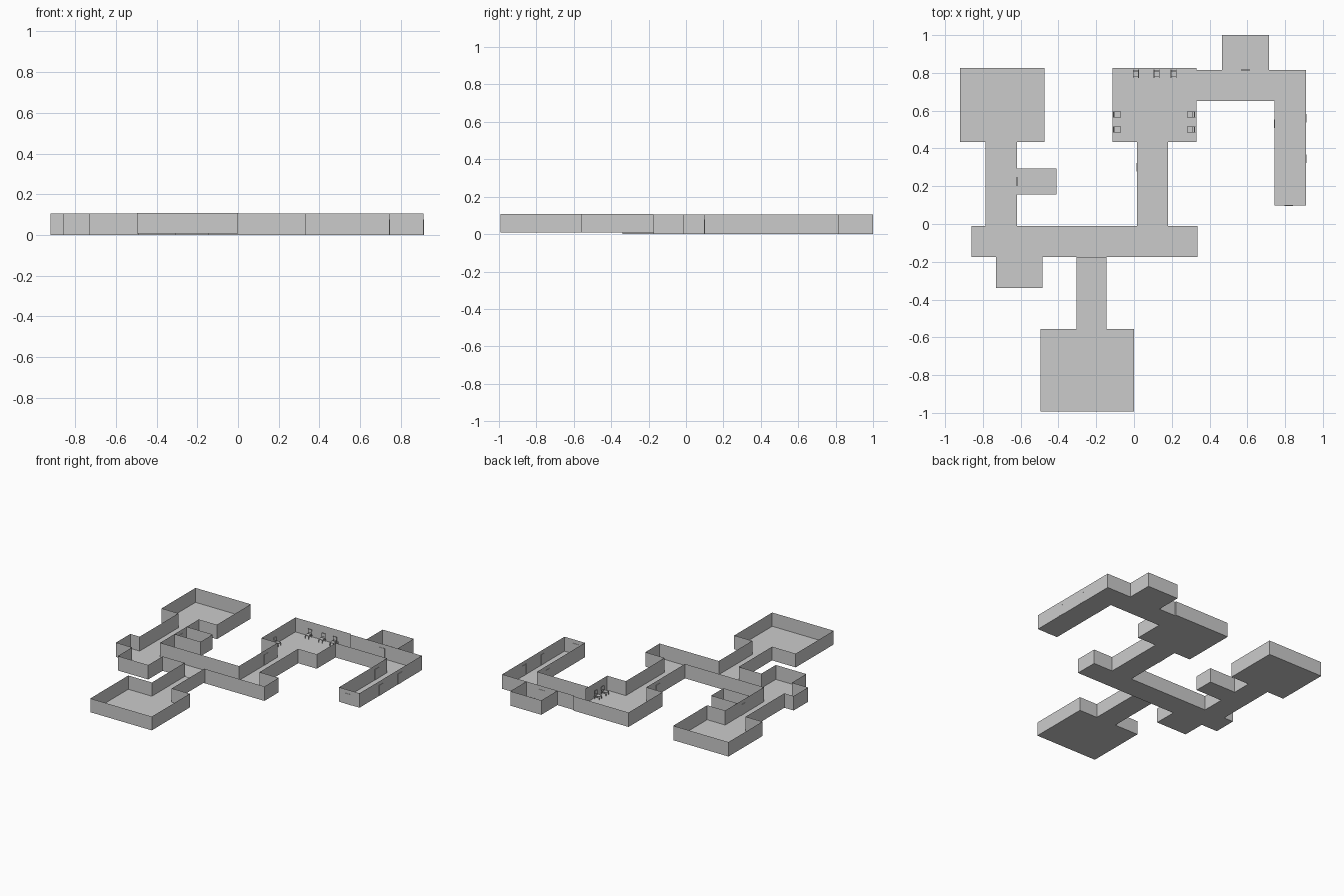
import bpy, bmesh, math
from mathutils import Matrix, Vector

if "Cube" in bpy.data.objects:
    bpy.data.objects.remove(bpy.data.objects["Cube"])


def finish(bm, name):
    me = bpy.data.meshes.new(name)
    bm.to_mesh(me)
    bm.free()
    ob = bpy.data.objects.new(name, me)
    bpy.context.collection.objects.link(ob)
    return ob


def quad(bm, *pts):
    bm.faces.new([bm.verts.new(p) for p in pts])


def box(bm, c, s):
    bmesh.ops.create_cube(bm, size=1, matrix=Matrix.Translation(c) @ Matrix.Diagonal((*s, 1)))


def room(name, x0, x1, y0, y1, gaps=(), z0=0.0, h=0.105):
    """Floor plus thin sheet walls; gaps are (side, start, end) spans left open."""
    bm = bmesh.new()
    quad(bm, (x0, y0, z0), (x1, y0, z0), (x1, y1, z0), (x0, y1, z0))
    sides = {'S': (x0, x1, lambda t: (t, y0)), 'N': (x0, x1, lambda t: (t, y1)),
             'W': (y0, y1, lambda t: (x0, t)), 'E': (y0, y1, lambda t: (x1, t))}
    for side, (a, b, at) in sides.items():
        cuts = [a]
        for g in sorted(g for g in gaps if g[0] == side):
            cuts += [g[1], g[2]]
        cuts.append(b)
        for s, e in zip(cuts[::2], cuts[1::2]):
            if e - s > 0.001:
                p, q = at(s), at(e)
                quad(bm, (*p, z0), (*q, z0), (*q, z0 + h), (*p, z0 + h))
    finish(bm, name)


# rooms and corridors
room("west_room", -.92, -.475, .435, .825, [('S', -.785, -.62)])
room("west_corridor", -.785, -.62, -.01, .435, [('N', -.785, -.62), ('S', -.785, -.62)])
room("west_side_room", -.62, -.41, .155, .295, [('W', .155, .295)])
room("main_corridor", -.86, .335, -.175, -.01,
     [('N', -.785, -.62), ('N', .015, .18), ('S', -.73, -.485), ('S', -.305, -.145)])
room("south_side_room", -.73, -.485, -.34, -.175, [('N', -.73, -.485)])
room("south_corridor", -.305, -.145, -.555, -.175,
     [('N', -.305, -.145), ('S', -.305, -.145)], .008, .1)
room("south_room", -.495, 0, -.992, -.555, [('N', -.305, -.145)], .008, .1)
room("north_corridor", .015, .18, -.01, .435, [('N', .015, .18), ('S', .015, .18)])
room("seating_room", -.115, .33, .435, .825, [('S', .015, .18), ('E', .685, .815)])
room("northeast_corridor", .33, .91, .65, .815, [('W', .65, .815), ('S', .745, .91)])
room("east_corridor", .745, .91, .098, .65, [('N', .745, .91)])
room("closet", .465, .715, .815, 1.0, [('S', .465, .715)])


# doors: slim panel with a frame; 'along' is the wall direction
def door(x, y, along, w=.042, h=.075):
    bm = bmesh.new()
    box(bm, (0, 0, h / 2), (w, .003, h))
    for s in (-1, 1):
        box(bm, (s * w / 2, 0, h / 2), (.004, .005, h))
    box(bm, (0, 0, h), (w + .004, .005, .004))
    ob = finish(bm, "door")
    ob.location = (x, y, 0)
    ob.rotation_euler.z = math.pi / 2 if along == 'y' else 0


for d in [(.91, .56, 'y'), (.91, .345, 'y'), (.745, .53, 'y'), (.82, .098, 'x'),
          (.59, .815, 'x'), (.015, .3, 'y'), (-.62, .225, 'y')]:
    door(*d)


# chairs facing into the seating room
def chair(x, y, angle):
    bm = bmesh.new()
    box(bm, (0, 0, .024), (.03, .03, .004))
    box(bm, (0, .022, .044), (.03, .004, .026))
    for sx in (-1, 1):
        box(bm, (sx * .014, .004, .016), (.003, .045, .003))
        box(bm, (sx * .014, -.014, .012), (.003, .003, .024))
        box(bm, (sx * .014, .022, .022), (.003, .003, .044))
    ob = finish(bm, "chair")
    ob.location = (x, y, 0)
    ob.rotation_euler.z = angle


for x in (.01, .12, .21):
    chair(x, .792, 0)
for y in (.5, .58):
    chair(-.087, y, math.pi / 2)
    chair(.298, y, -math.pi / 2)
